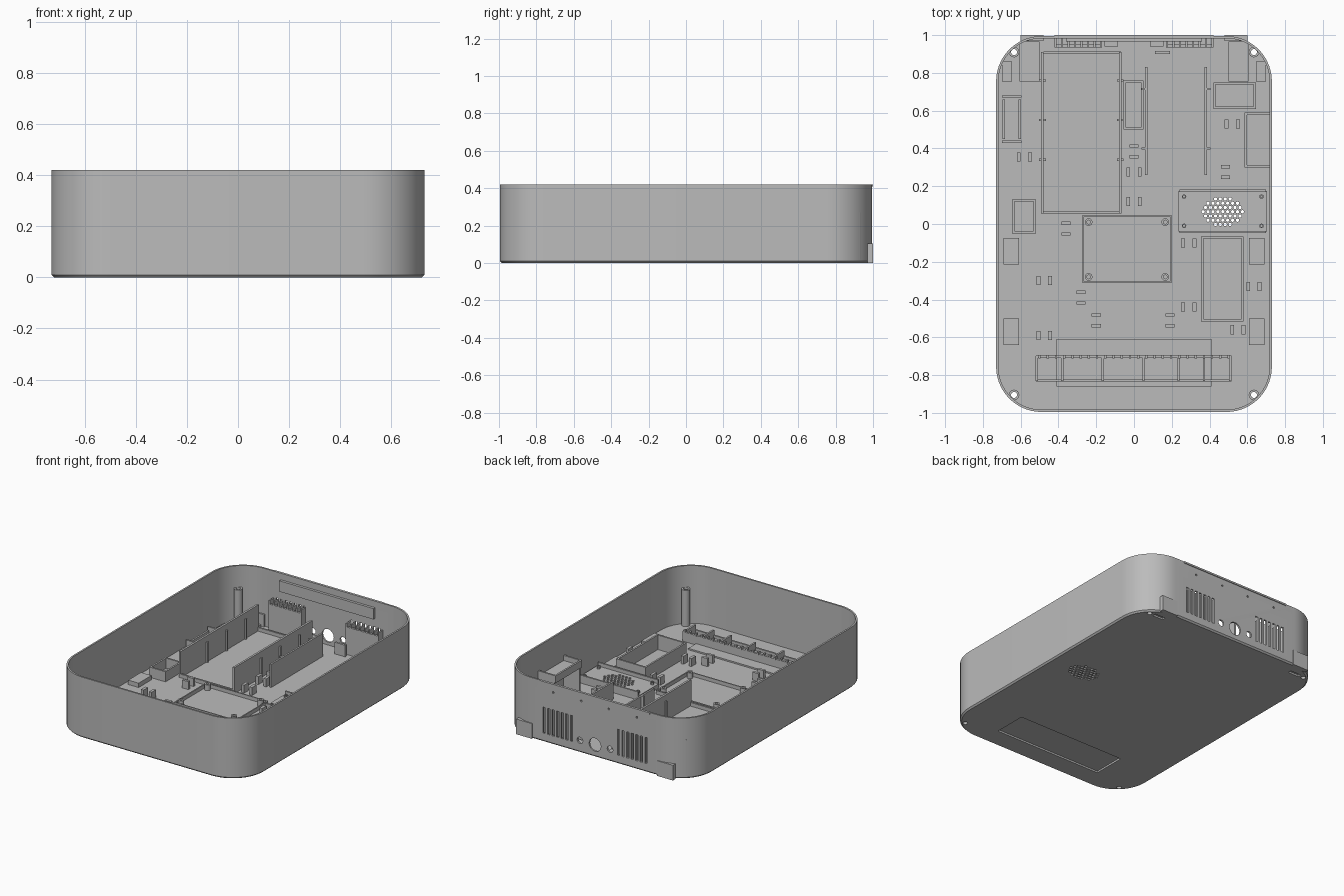
import bpy, bmesh, math
from mathutils import Matrix

if "Cube" in bpy.data.objects:
    bpy.data.objects.remove(bpy.data.objects["Cube"])

mat = bpy.data.materials.new("plain grey")
mat.diffuse_color = (0.5, 0.5, 0.5, 1)
mat.use_nodes = True
mat.node_tree.nodes["Principled BSDF"].inputs["Base Color"].default_value = mat.diffuse_color
FLOOR, TOP = 0.02, 0.42


def finish(bm, name, smooth=False):
    bmesh.ops.recalc_face_normals(bm, faces=bm.faces)
    me = bpy.data.meshes.new(name)
    bm.to_mesh(me)
    bm.free()
    me.materials.append(mat)
    ob = bpy.data.objects.new(name, me)
    bpy.context.collection.objects.link(ob)
    if smooth:
        smooth_shade(ob)
    return ob


def smooth_shade(ob):
    bpy.ops.object.select_all(action='DESELECT')
    ob.select_set(True)
    bpy.context.view_layer.objects.active = ob
    bpy.ops.object.shade_smooth_by_angle(angle=math.radians(30))


def box(bm, x0, x1, y0, y1, z0, z1):
    m = Matrix.Translation(((x0 + x1) / 2, (y0 + y1) / 2, (z0 + z1) / 2))
    m = m @ Matrix.Diagonal((x1 - x0, y1 - y0, z1 - z0, 1))
    bmesh.ops.create_cube(bm, size=1, matrix=m)


def cyl(bm, x, y, z, r, depth, n=16, axis='Z'):
    m = Matrix.Translation((x, y, z))
    if axis == 'Y':
        m = m @ Matrix.Rotation(math.pi / 2, 4, 'X')
    bmesh.ops.create_cone(bm, cap_ends=True, segments=n, radius1=r, radius2=r, depth=depth, matrix=m)


def tube(bm, x, y, z0, z1, r, ri, n=16):
    rings = []
    for rad, z in ((r, z0), (r, z1), (ri, z1), (ri, z0)):
        rings.append([bm.verts.new((x + rad * math.cos(2 * math.pi * i / n),
                                    y + rad * math.sin(2 * math.pi * i / n), z)) for i in range(n)])
    for k in range(4):
        a, b = rings[k], rings[(k + 1) % 4]
        for i in range(n):
            bm.faces.new((a[i], a[(i + 1) % n], b[(i + 1) % n], b[i]))


def frame(bm, x0, x1, y0, y1, h, t=0.012):
    # four walls standing on the floor
    for a, b in ((x0, x0 + t), (x1 - t, x1)):
        box(bm, a, b, y0, y1, FLOOR, h)
    for a, b in ((y0, y0 + t), (y1 - t, y1)):
        box(bm, x0 + t, x1 - t, a, b, FLOOR, h)


def outline(inset, z, n=14):
    r = 0.24 - inset
    pts = []
    for k, (sx, sy) in enumerate(((1, 1), (-1, 1), (-1, -1), (1, -1))):
        for i in range(n + 1):
            a = math.pi / 2 * (k + i / n)
            pts.append((sx * 0.49 + r * math.cos(a), sy * 0.755 + r * math.sin(a), z))
    return pts


# tray shell: rounded outline lofted up outside and down inside
bm = bmesh.new()
rings = [[bm.verts.new(p) for p in outline(i, z)] for i, z in
         ((0.01, 0), (0, 0.01), (0, TOP), (0.012, TOP), (0.012, FLOOR))]
for a, b in zip(rings, rings[1:]):
    for i in range(len(a)):
        j = (i + 1) % len(a)
        bm.faces.new((a[i], a[j], b[j], b[i]))
bm.faces.new(rings[0])
bm.faces.new(rings[-1])
shell = finish(bm, "tray_shell")

# speaker plate, raised above the floor
bm = bmesh.new()
box(bm, 0.235, 0.705, -0.04, 0.175, FLOOR - 0.005, 0.05)
plate = finish(bm, "speaker_plate")

# cutter: speaker grille
bm = bmesh.new()
for row in range(-3, 4):
    for col in range(-6, 7):
        x, y = (col + 0.5 * (row % 2)) * 0.026, row * 0.0225
        if (x / 0.118) ** 2 + (y / 0.075) ** 2 < 1:
            cyl(bm, 0.47 + x, 0.065 + y, 0.03, 0.009, 0.2, 8)
grille = finish(bm, "grille_cutter")

# cutter: rear vents and sockets, corner screw holes, underside recess
bm = bmesh.new()
for s in (-1, 1):
    for i in range(7):
        x = s * (0.18 + i * 0.035)
        box(bm, x - 0.009, x + 0.009, 0.95, 1.05, 0.06, 0.24)
    cyl(bm, s * 0.115, 0.99, 0.085, 0.022, 0.1, 16, 'Y')
    for x in (0.106, 0.32):
        cyl(bm, s * x, 0.99, 0.36, 0.007, 0.1, 8, 'Y')
    for y in (-0.905, 0.91):
        cyl(bm, s * 0.635, y, 0, 0.016, 0.1)
    box(bm, s * 0.56 - 0.04, s * 0.56 + 0.04, 0.90, 0.925, -0.02, 0.012)
cyl(bm, 0, 0.99, 0.085, 0.045, 0.1, 24, 'Y')
box(bm, -0.41, 0.41, -0.85, -0.62, -0.02, 0.012)
openings = finish(bm, "openings_cutter")

for target, cutters in ((shell, (grille, openings)), (plate, (grille,))):
    for c in cutters:
        mod = target.modifiers.new("cut", 'BOOLEAN')
        mod.operation, mod.solver, mod.object = 'DIFFERENCE', 'EXACT', c
        bpy.context.view_layer.objects.active = target
        bpy.ops.object.modifier_apply(modifier=mod.name)
    smooth_shade(target)
for c in (grille, openings):
    bpy.data.objects.remove(c)

# corner screw posts and board standoffs
bm = bmesh.new()
for s in (-1, 1):
    for y in (-0.905, 0.91):
        tube(bm, s * 0.635, y, FLOOR, 0.27, 0.028, 0.016)
for x in (-0.24, 0.165):
    for y in (-0.28, 0.01):
        tube(bm, x, y, FLOOR, 0.06, 0.02, 0.01)
for x in (0.265, 0.675):
    for y in (-0.01, 0.145):
        tube(bm, x, y, 0.05, 0.065, 0.012, 0.006, 10)
finish(bm, "screw_posts", True)

# rear corner tabs, foot pads and rear floor blocks
bm = bmesh.new()
for s in (-1, 1):
    def mbox(x0, x1, *r):
        box(bm, min(s * x0, s * x1), max(s * x0, s * x1), *r)
    mbox(0.48, 0.6, 0.97, 1.0, 0, 0.105)
    mbox(0.5, 0.605, 0.755, 0.965, FLOOR, 0.035)
    mbox(0.645, 0.7, 0.755, 0.86, FLOOR, 0.035)
    for y in (-0.145, -0.57):
        mbox(0.61, 0.69, y - 0.07, y + 0.07, FLOOR, 0.05)
finish(bm, "rear_tabs_and_pads")

# rear mounting strip and toothed brackets behind the vents
bm = bmesh.new()
box(bm, -0.36, 0.36, 0.965, 0.985, 0.30, 0.375)
box(bm, -0.42, 0.42, 0.99, 1.0, 0.408, TOP)
for s in (-1, 1):
    box(bm, s * 0.295 - 0.125, s * 0.295 + 0.125, 0.935, 0.95, FLOOR, 0.21)
    for i in range(8):
        x = s * (0.175 + i * 0.0345)
        box(bm, x - 0.005, x + 0.005, 0.935, 0.984, FLOOR, 0.235)
    box(bm, s * 0.12 - 0.035, s * 0.12 + 0.035, 0.94, 0.984, FLOOR, 0.06)
finish(bm, "rear_brackets")

# battery bay with tall side walls and clips
bm = bmesh.new()
for x in (-0.485, -0.073):
    box(bm, x - 0.007, x + 0.007, 0.055, 0.91, FLOOR, 0.2)
    for y in (0.34, 0.55, 0.76):
        box(bm, x - 0.018, x + 0.018, y - 0.006, y + 0.006, FLOOR, 0.16)
for y in (0.055, 0.9):
    box(bm, -0.48, -0.07, y, y + 0.012, FLOOR, 0.045)
finish(bm, "battery_bay")

# drive bay walls with clips
bm = bmesh.new()
for x, h in ((0.065, 0.18), (0.38, 0.14)):
    box(bm, x - 0.006, x + 0.006, 0.26, 0.83, FLOOR, h)
    s = 1 if x > 0.2 else -1
    for y in (0.4, 0.715):
        box(bm, x - 0.015 + s * 0.01, x + 0.015 + s * 0.01, y - 0.006, y + 0.006, FLOOR, h)
frame(bm, -0.055, 0.05, 0.5, 0.76, 0.06)
box(bm, 0.11, 0.19, 0.9, 0.915, FLOOR, 0.1)
finish(bm, "drive_bay")

# pockets for boards and modules
bm = bmesh.new()
frame(bm, -0.275, 0.2, -0.31, 0.045, 0.045, 0.008)
frame(bm, 0.355, 0.58, -0.515, -0.065, 0.12)
frame(bm, 0.42, 0.645, 0.61, 0.75, 0.11)
frame(bm, -0.645, -0.52, -0.05, 0.13, 0.09)
for y in (0.435, 0.675):
    box(bm, -0.7, -0.595, y - 0.006, y + 0.006, FLOOR, 0.08)
for x in (-0.69, -0.605):
    box(bm, x - 0.006, x + 0.006, 0.45, 0.66, FLOOR, 0.06)
for y in (-0.048, 0.17):
    box(bm, 0.24, 0.7, y, y + 0.012, FLOOR, 0.075)
finish(bm, "module_pockets")

# side shelf on the right wall
bm = bmesh.new()
box(bm, 0.585, 0.722, 0.3, 0.59, 0.20, 0.215)
box(bm, 0.585, 0.597, 0.3, 0.59, 0.215, 0.25)
for y in (0.3, 0.578):
    box(bm, 0.597, 0.722, y, y + 0.012, FLOOR, 0.25)
finish(bm, "side_shelf")

# front terminal holder: back rail with teeth, front rail and dividers
bm = bmesh.new()
box(bm, -0.41, 0.41, -0.86, -0.61, FLOOR, 0.03)
box(bm, -0.52, 0.515, -0.71, -0.695, FLOOR, 0.085)
box(bm, -0.52, 0.515, -0.835, -0.823, FLOOR, 0.05)
for x in (-0.515, -0.38, -0.165, 0.05, 0.235, 0.37, 0.51):
    box(bm, x - 0.006, x + 0.006, -0.83, -0.7, FLOOR, 0.085)
for i in range(24):
    x = -0.5 + i * 0.0435
    box(bm, x - 0.006, x + 0.006, -0.712, -0.693, 0.08, 0.1)
finish(bm, "terminal_holder")

# cable clips: pairs of small uprights, side by side or in line
bm = bmesh.new()
for x, y in ((-0.58, 0.355), (-0.475, -0.3), (-0.475, -0.59), (0, 0.275), (0, 0.12),
             (0.29, -0.1), (0.29, -0.44), (0.52, 0.53), (0.635, -0.33), (0.55, -0.56)):
    for s in (-0.03, 0.03):
        box(bm, x + s - 0.01, x + s + 0.01, y - 0.024, y + 0.024, FLOOR, 0.075)
for x, y in ((-0.36, -0.025), (-0.28, -0.39), (-0.2, -0.51), (0.19, -0.51), (0.485, 0.275), (0, 0.385)):
    for s in (-0.028, 0.028):
        box(bm, x - 0.024, x + 0.024, y + s - 0.009, y + s + 0.009, FLOOR, 0.075)
finish(bm, "cable_clips")
